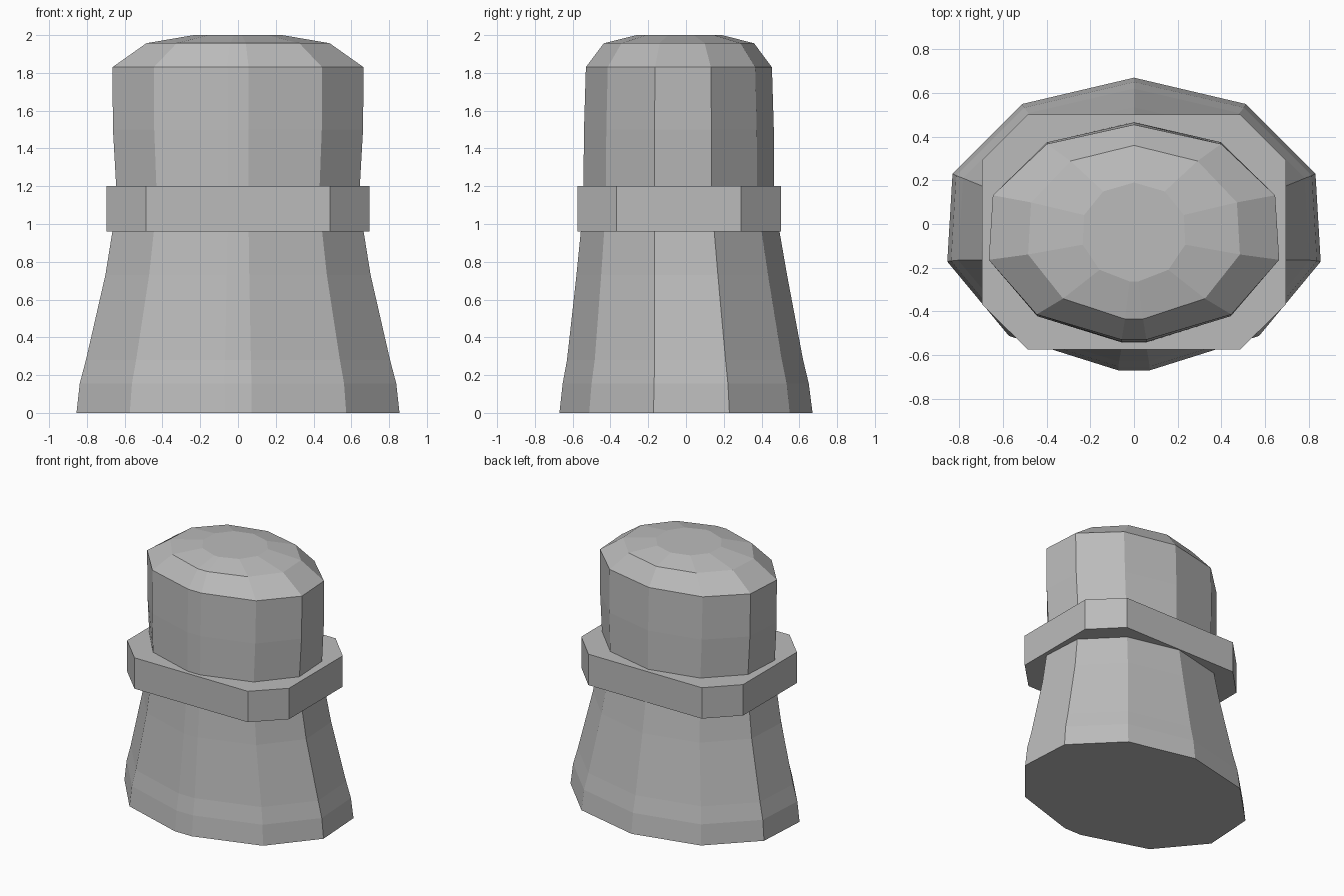
import bpy
import bmesh

cube = bpy.data.objects.get("Cube")
if cube:
    bpy.data.objects.remove(cube, do_unlink=True)

grey = bpy.data.materials.new("plain grey")
grey.use_nodes = True
colour = (0.5, 0.5, 0.5, 1)
grey.diffuse_color = colour
grey.node_tree.nodes["Principled BSDF"].inputs["Base Color"].default_value = colour


def mirrored(half):
    """Close a half outline across x = 0, running from back to front."""
    return half + [(-x, y) for x, y in reversed(half) if x > 0]


def loft(name, outline, rings):
    """Skin an outline through rings of (z, x scale, y scale, y offset)."""
    bm = bmesh.new()
    loops = [[bm.verts.new((x * sx, y * sy + dy, z)) for x, y in outline]
             for z, sx, sy, dy in rings]
    count = len(outline)
    for low, high in zip(loops, loops[1:]):
        for i in range(count):
            j = (i + 1) % count
            bm.faces.new((low[i], low[j], high[j], high[i]))
    bm.faces.new(loops[0])
    bm.faces.new(loops[-1])
    bmesh.ops.recalc_face_normals(bm, faces=bm.faces)
    mesh = bpy.data.meshes.new(name)
    bm.to_mesh(mesh)
    bm.free()
    mesh.materials.append(grey)
    obj = bpy.data.objects.new(name, mesh)
    bpy.context.collection.objects.link(obj)
    return obj


# Flared body with a domed top: eleven-sided outline in unit half-widths
body_outline = mirrored([(0, 1), (0.6, 0.82), (0.972, 0.343),
                         (1, -0.257), (0.67, -0.765), (0.085, -1)])
# z, half width, back y, front y
body_profile = [(0, 0.855, 0.67, -0.67), (0.155, 0.838, 0.65, -0.653),
                (0.28, 0.805, 0.62, -0.63), (0.73, 0.702, 0.535, -0.58),
                (0.96, 0.665, 0.495, -0.557), (1.2, 0.645, 0.467, -0.543),
                (1.5, 0.662, 0.465, -0.54), (1.83, 0.665, 0.455, -0.53),
                (1.957, 0.485, 0.36, -0.435), (2.0, 0.235, 0.19, -0.263)]
loft("body", body_outline,
     [(z, w, (back - front) / 2, (back + front) / 2)
      for z, w, back, front in body_profile])

# Wide belt: a box with chamfered corners
belt_outline = mirrored([(0.487, 0.502), (0.695, 0.292),
                         (0.695, -0.368), (0.487, -0.575)])
loft("belt", belt_outline, [(0.96, 1, 1, 0), (1.2, 1, 1, 0)])
